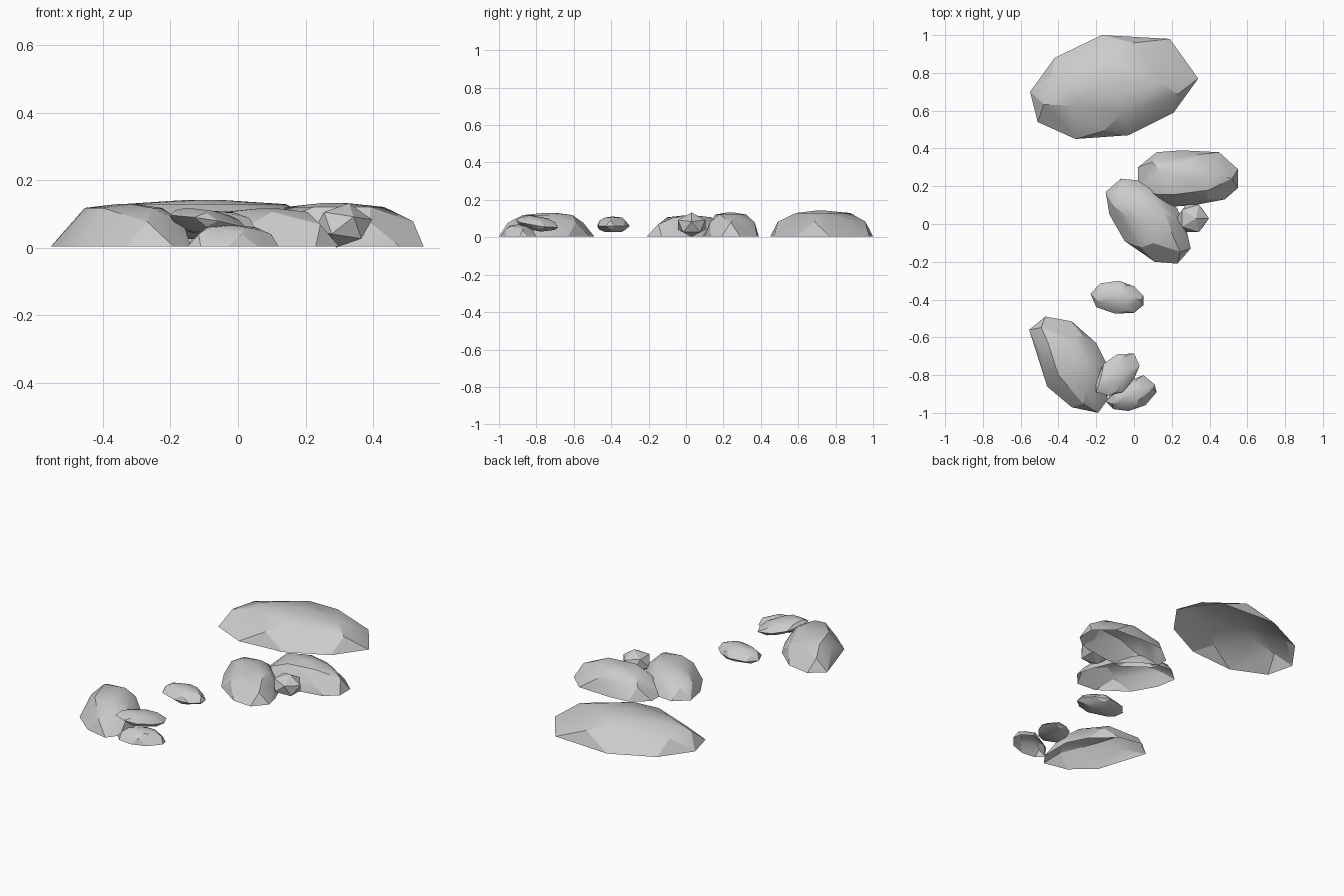
import bpy, bmesh, math
from mathutils import Vector, Matrix

if "Cube" in bpy.data.objects:
    bpy.data.objects.remove(bpy.data.objects["Cube"])


def finish(name, bm):
    bmesh.ops.recalc_face_normals(bm, faces=bm.faces)
    me = bpy.data.meshes.new(name)
    bm.to_mesh(me)
    bm.free()
    ob = bpy.data.objects.new(name, me)
    bpy.context.collection.objects.link(ob)
    bpy.ops.object.select_all(action='DESELECT')
    ob.select_set(True)
    bpy.context.view_layer.objects.active = ob
    bpy.ops.object.shade_smooth_by_angle(angle=math.radians(25))
    return ob


def ring(outline, peak, scale, z, half=False):
    """Outline shrunk towards the peak; half = use edge midpoints."""
    pts = [Vector(p) for p in outline]
    if half:
        pts = [(a + b) / 2 for a, b in zip(pts, pts[1:] + pts[:1])]
    c = Vector(peak)
    return [(c + (p - c) * scale).to_3d() + Vector((0, 0, z)) for p in pts]


def stone(name, outline, peak, top, base=0.004, bottom=None, slope=(0, 0)):
    """Faceted stone; without a bottom height it is an open half shell."""
    h = top - base
    pts = ring(outline, peak, 1, base)
    pts += ring(outline, peak, 0.88, base + 0.58 * h, True)[::2]
    pts += ring(outline, peak, 0.55, base + 0.91 * h)[::2]
    pts += ring(outline, peak, 0.15, top, True)[::3]
    if bottom is not None:
        d = bottom - base
        pts += ring(outline, peak, 0.88, base + 0.6 * d, True)[::2]
        pts += ring(outline, peak, 0.5, bottom)[::2]
    bm = bmesh.new()
    for p in pts:
        bm.verts.new(p)
    res = bmesh.ops.convex_hull(bm, input=bm.verts)
    junk = {g for g in res['geom_interior'] + res['geom_unused']
            if isinstance(g, bmesh.types.BMVert)}
    bmesh.ops.delete(bm, geom=list(junk), context='VERTS')
    if bottom is None:
        low = [f for f in bm.faces if all(v.co.z < base + 1e-4 for v in f.verts)]
        bmesh.ops.delete(bm, geom=low, context='FACES')
    # tilt by shearing around the peak
    for v in bm.verts:
        v.co.z += slope[0] * (v.co.x - peak[0]) + slope[1] * (v.co.y - peak[1])
    return finish(name, bm)


# large half-buried boulders
stone("rear_boulder",
      [(-.55, .70), (-.42, .88), (-.17, 1.0), (.19, .98), (.34, .77),
       (.21, .59), (-.03, .47), (-.31, .45), (-.51, .54)], (-.10, .73), .142)
stone("middle_right_boulder",
      [(.02, .30), (.12, .38), (.25, .39), (.45, .38), (.55, .29), (.55, .19),
       (.48, .13), (.32, .10), (.17, .09), (.02, .20)], (.29, .24), .133)
stone("middle_left_boulder",
      [(-.15, .17), (-.07, .24), (.03, .23), (.13, .18), (.23, .08),
       (.28, -.04), (.30, -.13), (.23, -.21), (.11, -.20), (-.05, -.09),
       (-.13, .05)], (.09, .02), .117)
stone("front_boulder",
      [(-.555, -.56), (-.47, -.49), (-.33, -.515), (-.20, -.63), (-.14, -.75),
       (-.14, -.93), (-.19, -1.0), (-.33, -.97), (-.46, -.86)],
      (-.33, -.72), .13)
stone("front_low_stone",
      [(-.15, -.94), (-.09, -.86), (0, -.82), (.05, -.80), (.11, -.85),
       (.12, -.89), (.06, -.96), (-.03, -.99), (-.11, -.98)],
      (-.02, -.90), .067)

# small whole stones
stone("loose_stone",
      [(-.23, -.37), (-.18, -.315), (-.08, -.30), (0, -.33), (.05, -.38),
       (.05, -.43), (0, -.47), (-.10, -.475), (-.20, -.44)],
      (-.09, -.39), .11, base=.06, bottom=.027)
stone("front_leaning_stone",
      [(-.20, -.83), (-.16, -.74), (-.09, -.69), (0, -.685), (.03, -.75),
       (0, -.82), (-.06, -.89), (-.13, -.91), (-.20, -.89)],
      (-.09, -.80), .11, base=.075, bottom=.04, slope=(-.12, -.10))

# angular pebble between the middle boulders
bm = bmesh.new()
bmesh.ops.create_icosphere(bm, subdivisions=1, radius=1)
bmesh.ops.transform(bm, verts=bm.verts,
                    matrix=Matrix.Translation((.31, .03, .067))
                    @ Matrix.Diagonal((.09, .086, .067, 1))
                    @ Matrix.Rotation(math.radians(12), 4, 'Y'))
finish("pebble", bm)
